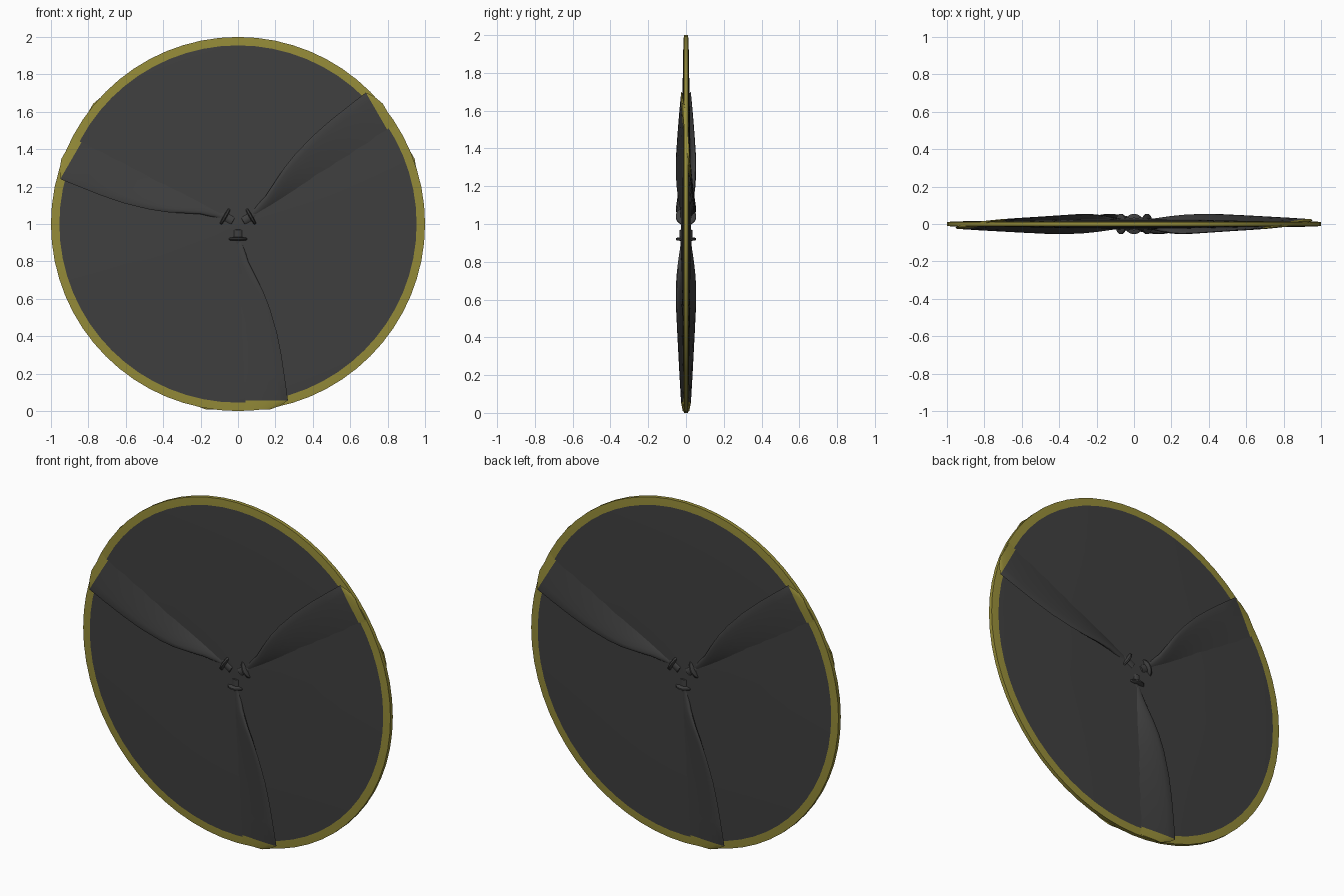
import bpy, bmesh, math
from mathutils import Matrix, Vector

if "Cube" in bpy.data.objects:
    bpy.data.objects.remove(bpy.data.objects["Cube"])


def material(name, color):
    m = bpy.data.materials.new(name)
    m.diffuse_color = (*color, 1)
    m.use_nodes = True
    m.node_tree.nodes["Principled BSDF"].inputs["Base Color"].default_value = m.diffuse_color
    return m


DARK = material("dark_grey", (0.05, 0.05, 0.05))
YELLOW = material("tip_yellow", (0.30, 0.26, 0.04))


def loft(name, rings, yellow_from, matrix, angle=35):
    """Skin a list of closed rings; bands from index yellow_from on are yellow."""
    bm = bmesh.new()
    loops = [[bm.verts.new(p) for p in ring] for ring in rings]
    n = len(loops[0])
    for k, (a, b) in enumerate(zip(loops, loops[1:])):
        for i in range(n):
            j = (i + 1) % n
            f = bm.faces.new((a[i], a[j], b[j], b[i]))
            f.material_index = int(yellow_from(k))
    bm.faces.new(loops[0]).material_index = int(yellow_from(0))
    bm.faces.new(loops[-1]).material_index = int(yellow_from(len(rings) - 2))
    bmesh.ops.recalc_face_normals(bm, faces=bm.faces)
    me = bpy.data.meshes.new(name)
    bm.to_mesh(me)
    bm.free()
    me.materials.append(DARK)
    me.materials.append(YELLOW)
    ob = bpy.data.objects.new(name, me)
    ob.matrix_world = matrix
    bpy.context.collection.objects.link(ob)
    bpy.ops.object.select_all(action='DESELECT')
    ob.select_set(True)
    bpy.context.view_layer.objects.active = ob
    bpy.ops.object.shade_smooth_by_angle(angle=math.radians(angle))
    return ob


def circle(r, n):
    return [(r * math.cos(2 * math.pi * i / n), r * math.sin(2 * math.pi * i / n))
            for i in range(n)]


hub = Matrix.Translation((0, 0, 1))

# Spinning disc: thin double cone with a yellow rim
profile = [(0.02, -0.027), (0.5, -0.022), (0.955, -0.014), (1.0, -0.011),
           (1.0, 0.011), (0.955, 0.014), (0.5, 0.022), (0.02, 0.027)]
loft("spinning_disc", [[(x, y, z) for x, z in circle(r, 64)] for r, y in profile],
     lambda k: 2 <= k <= 4, hub)

# Blade stations: distance from hub, half chord, twist offset, half thickness
stations = [(0.09, 0.026, 0.004, 0.027), (0.13, 0.034, 0.018, 0.026),
            (0.20, 0.055, 0.034, 0.025), (0.28, 0.095, 0.046, 0.023),
            (0.36, 0.135, 0.050, 0.021), (0.45, 0.170, 0.049, 0.019),
            (0.58, 0.208, 0.043, 0.017), (0.70, 0.232, 0.037, 0.015),
            (0.82, 0.250, 0.031, 0.013), (0.943, 0.267, 0.024, 0.011),
            (0.972, 0.225, 0.019, 0.010), (0.992, 0.170, 0.014, 0.009)]
blade_rings = [[(u * c, v * t - u * p, -r) for u, v in circle(1, 20)]
               for r, c, p, t in stations]

# Root shaft with its collar
root_profile = [(0.030, 0.028), (0.032, 0.034), (0.070, 0.034), (0.073, 0.050),
                (0.076, 0.054), (0.084, 0.054), (0.087, 0.050), (0.089, 0.030),
                (0.110, 0.026)]
root_rings = [[(x * s, y * s, -r) for x, y in circle(1, 24)] for r, s in root_profile]

# Three blades spaced evenly about the hub
for i in range(3):
    turn = hub @ Matrix.Rotation(i * math.tau / 3, 4, 'Y')
    loft(f"blade_{i + 1}", blade_rings, lambda k: k >= 9, turn, 45)
    loft(f"blade_root_{i + 1}", root_rings, lambda k: False, turn)
